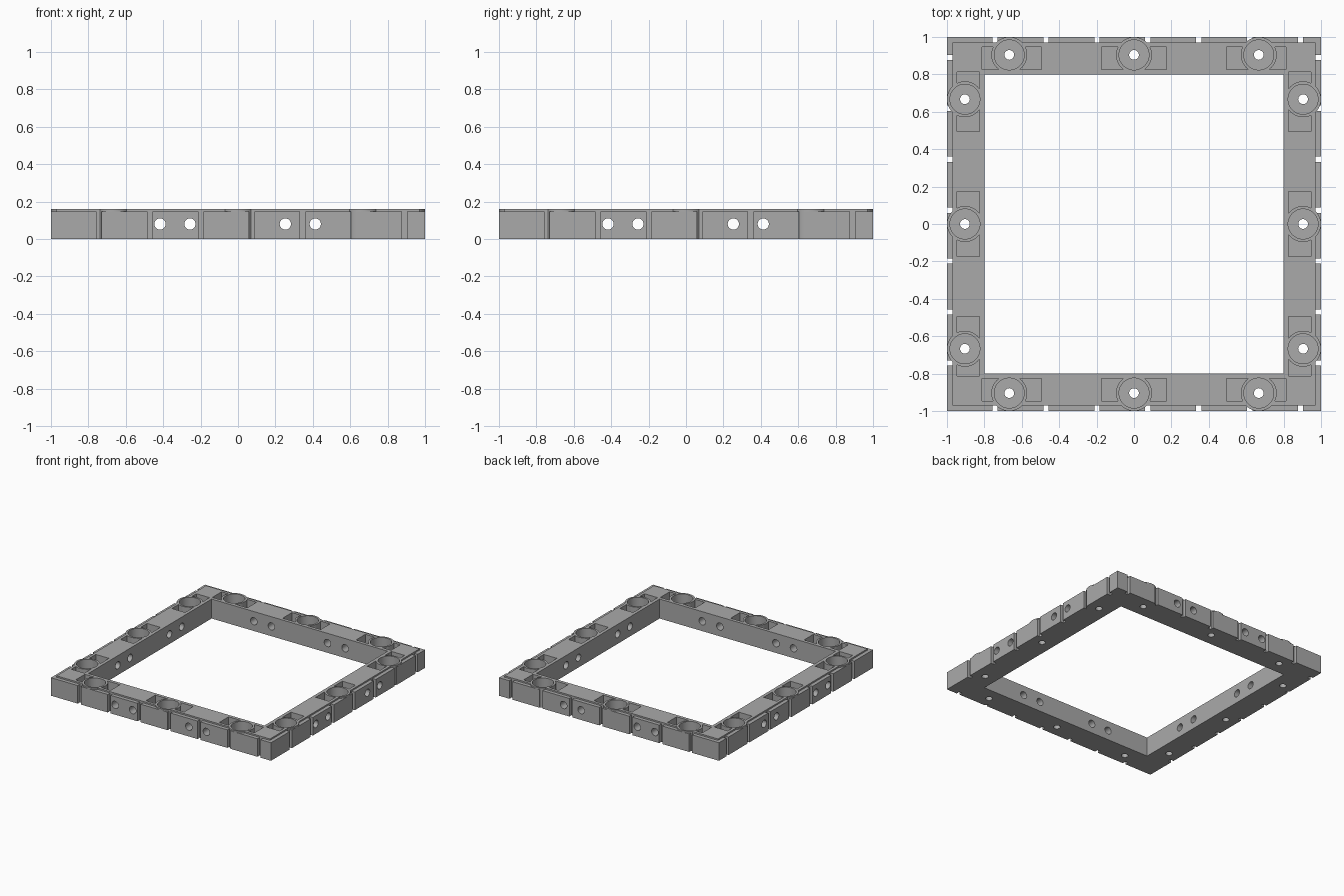
import bpy, bmesh, math
from mathutils import Matrix, Vector

cube = bpy.data.objects.get("Cube")
if cube:
    bpy.data.objects.remove(cube, do_unlink=True)

TOP, LIP = 0.16, 0.148          # frame top and lower outer lip
INNER, CORE = 0.80, 0.97        # half widths
MID, STEP = 0.904, 0.667        # collar centre line and spacing
COLLAR, WELL, BOLT, PIN = 0.096, 0.08, 0.026, 0.03
FLOOR = 0.03

grey = bpy.data.materials.new("plain grey")
grey.use_nodes = True
tone = (0.4, 0.4, 0.4, 1)
grey.diffuse_color = tone
grey.node_tree.nodes["Principled BSDF"].inputs["Base Color"].default_value = tone


def finish(name, bm, helper=False):
    bmesh.ops.recalc_face_normals(bm, faces=bm.faces)
    mesh = bpy.data.meshes.new(name)
    bm.to_mesh(mesh)
    bm.free()
    obj = bpy.data.objects.new(name, mesh)
    bpy.context.collection.objects.link(obj)
    mesh.materials.append(grey)
    obj.hide_render = helper
    return obj


def prism(bm, outline, low, high, turn):
    """Upright solid over an outline, turned onto one side of the frame."""
    loops = [[bm.verts.new(turn @ Vector((x, y, z))) for x, y in outline]
             for z in (low, high)]
    bm.faces.new(loops[0])
    bm.faces.new(loops[1])
    n = len(outline)
    for i in range(n):
        j = (i + 1) % n
        bm.faces.new((loops[0][i], loops[0][j], loops[1][j], loops[1][i]))


def circle(x, y, radius, count=48):
    return [(x + radius * math.cos(math.tau * i / count),
             y + radius * math.sin(math.tau * i / count)) for i in range(count)]


def pocket(x, side, reach):
    """Rectangle beside a collar, with its near edge curved round the collar."""
    out, back = 0.043, -0.077
    a, b = math.asin(back / COLLAR), math.asin(out / COLLAR)
    arc = [a + (b - a) * i / 10 for i in range(11)]
    pts = [(x + side * COLLAR * math.cos(t), MID + COLLAR * math.sin(t)) for t in arc]
    return pts + [(x + side * reach, MID + out), (x + side * reach, MID + back)]


# Square frame with a stepped outer lip
bm = bmesh.new()
profile = [(INNER, 0), (1, 0), (1, LIP), (CORE, LIP), (CORE, TOP), (INNER, TOP)]
loops = [[bm.verts.new((sx * r, sy * r, z))
          for sx, sy in ((1, 1), (-1, 1), (-1, -1), (1, -1))] for r, z in profile]
for k, loop in enumerate(loops):
    after = loops[(k + 1) % len(loops)]
    for i in range(4):
        j = (i + 1) % 4
        bm.faces.new((loop[i], loop[j], after[j], after[i]))
frame = finish("square_frame", bm)

# Back, front, left and right sides; opposite sides mirror each other
flip = Matrix.Diagonal((1, -1, 1, 1))
swap = Matrix(((0, 1, 0, 0), (1, 0, 0, 0), (0, 0, 1, 0), (0, 0, 0, 1)))
sides = [Matrix.Identity(4), flip, swap, swap @ flip]

grooves, collars, wells, bolts = [bmesh.new() for _ in range(4)]
for turn in sides:
    # Upright grooves in the outer wall
    for i in range(7):
        x = -0.743 + 0.2723 * i
        prism(grooves, [(x - 0.014, CORE), (x + 0.014, CORE),
                        (x + 0.014, 1.05), (x - 0.014, 1.05)], -0.05, 0.3, turn)
    for n in (-1, 0, 1):
        x = n * STEP
        # Collars, hollow wells, bolt holes and the pockets beside them
        prism(collars, circle(x, MID, COLLAR), 0, TOP, turn)
        prism(wells, circle(x, MID, WELL), FLOOR, 0.3, turn)
        prism(bolts, circle(x, MID, BOLT, 24), -0.05, 0.1, turn)
        for side in (-1, 1):
            prism(wells, pocket(x, side, 0.145 if side == n else 0.173),
                  FLOOR, 0.3, turn)
    # Sideways pin holes through the wall
    for x in (-0.417, -0.257, 0.253, 0.413):
        lay = turn @ Matrix.Translation((x, 0, TOP / 2)) @ Matrix.Rotation(math.pi / 2, 4, 'X')
        prism(wells, circle(0, 0, PIN, 32), -1.1, -0.7, lay)

# Cut and join the helper solids in order
for name, solid, action in (("groove_cutter", grooves, 'DIFFERENCE'),
                            ("collar_solid", collars, 'UNION'),
                            ("well_cutter", wells, 'DIFFERENCE'),
                            ("bolt_cutter", bolts, 'DIFFERENCE')):
    helper = finish(name, solid, True)
    mod = frame.modifiers.new(name, 'BOOLEAN')
    mod.operation = action
    mod.solver = 'EXACT'
    mod.object = helper
    bpy.context.view_layer.objects.active = frame
    bpy.ops.object.modifier_apply(modifier=mod.name)
    bpy.data.objects.remove(helper, do_unlink=True)

bpy.ops.object.select_all(action='DESELECT')
frame.select_set(True)
bpy.ops.object.shade_smooth_by_angle(angle=math.radians(30))
